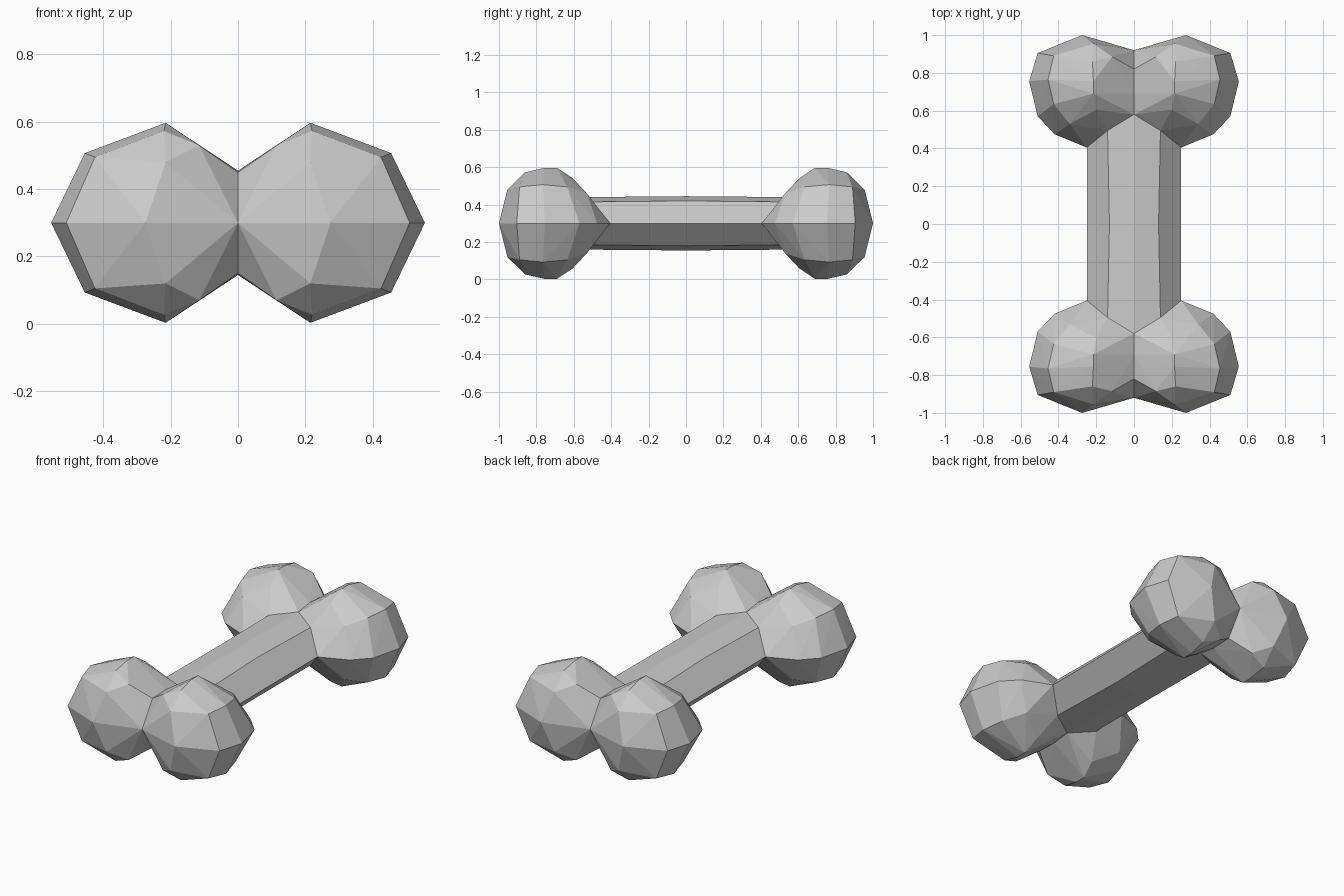
import bpy, bmesh
from mathutils import Vector

if "Cube" in bpy.data.objects:
    bpy.data.objects.remove(bpy.data.objects["Cube"])

MID = 0.3  # height of the horizontal symmetry plane


def finish(name, bm, axes):
    """Turn a bmesh into a flat-shaded object mirrored on the given axes."""
    mesh = bpy.data.meshes.new(name)
    bm.to_mesh(mesh)
    bm.free()
    ob = bpy.data.objects.new(name, mesh)
    ob.location.z = MID
    bpy.context.collection.objects.link(ob)
    mod = ob.modifiers.new("mirror", 'MIRROR')
    mod.use_axis = axes
    mod.merge_threshold = 0.002
    return ob


# Joint outline shared by shaft and knobs: side, shoulder, top
joint = [(0.25, -0.405, 0), (0.14, -0.495, 0.115), (0, -0.58, 0.14)]
middle = [(0.25, 0, 0), (0.13, 0, 0.12), (0, 0, 0.145)]

# Knob: convex faceted lump, upper half of one corner, z relative to MID
seam = joint + [(0, -0.92, 0), (0, -0.82, 0.15), (0, -0.69, 0.155)]
lump = [
    (0.275, -1.0, 0), (0.51, -0.905, 0), (0.555, -0.755, 0),
    (0.51, -0.57, 0), (0.42, -0.475, 0),
    (0.215, -0.955, 0.18), (0.115, -0.885, 0.23), (0.425, -0.89, 0.195),
    (0.455, -0.765, 0.207), (0.425, -0.635, 0.195), (0.34, -0.53, 0.16),
    (0.22, -0.86, 0.273), (0.215, -0.755, 0.297), (0.215, -0.69, 0.297),
    (0.2, -0.605, 0.24),
]
bm = bmesh.new()
for x, y, z in seam + lump:
    for s in ((1, -1) if z else (1,)):
        bm.verts.new((x, y, s * z))
hull = bmesh.ops.convex_hull(bm, input=bm.verts[:])
bmesh.ops.delete(bm, geom=[v for v in bm.verts if not v.link_faces], context='VERTS')


# Open the knob where it meets its twin and the shaft
def on_seam(v):
    return any((Vector((v.co.x, v.co.y, abs(v.co.z))) - Vector(p)).length < 1e-4 for p in seam)


inner = [f for f in bm.faces if all(on_seam(v) for v in f.verts)]
bmesh.ops.delete(bm, geom=inner, context='FACES')
bmesh.ops.recalc_face_normals(bm, faces=bm.faces[:])
finish("knobs", bm, (True, True, False))

# Shaft: eight-sided bar, slightly thicker in the middle
bm = bmesh.new()
a = [bm.verts.new(p) for p in joint]
b = [bm.verts.new(p) for p in middle]
for i in range(2):
    bm.faces.new((a[i], b[i], b[i + 1], a[i + 1]))
finish("shaft", bm, (True, True, True))
